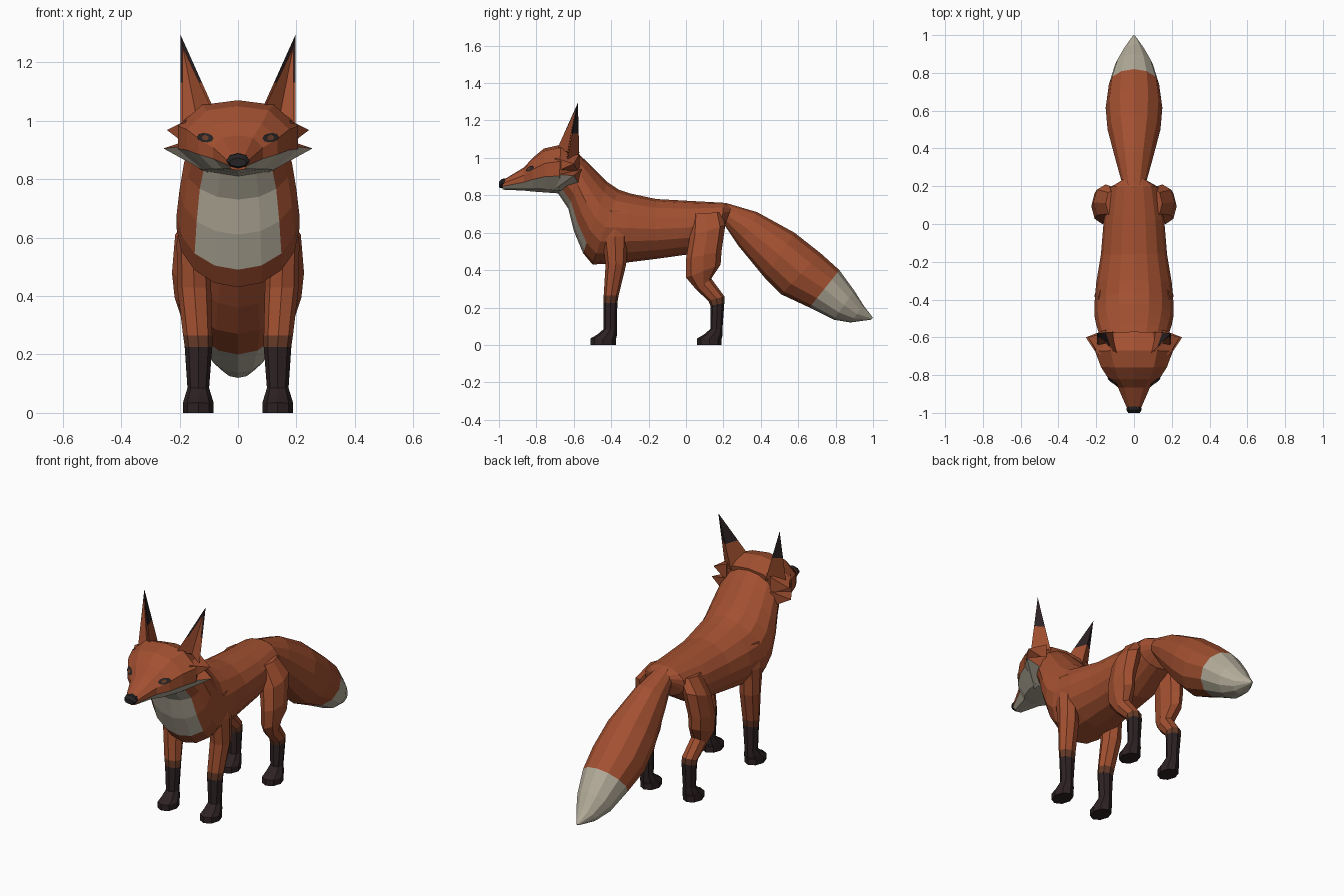
import bpy, bmesh, math
from mathutils import Vector
from mathutils.bvhtree import BVHTree

cube = bpy.data.objects.get("Cube")
if cube:
    bpy.data.objects.remove(cube)


def material(name, rgb):
    m = bpy.data.materials.new(name)
    m.use_nodes = True
    m.diffuse_color = (*rgb, 1)
    bsdf = m.node_tree.nodes["Principled BSDF"]
    bsdf.inputs["Base Color"].default_value = (*rgb, 1)
    bsdf.inputs["Roughness"].default_value = 0.9
    return m


PALETTE = [
    material("fox_orange", (0.36, 0.08, 0.03)),
    material("cream_fur", (0.46, 0.42, 0.33)),
    material("dark_sock", (0.027, 0.016, 0.017)),
    material("brown_fur", (0.13, 0.042, 0.02)),
    material("nose_black", (0.018, 0.016, 0.016)),
]
ORANGE, CREAM, SOCK, BROWN, BLACK = range(len(PALETTE))


def finish(name, bm, mirror=False, closed=True):
    """Turn a bmesh into a flat shaded object, optionally mirrored in x."""
    if closed:
        bmesh.ops.recalc_face_normals(bm, faces=bm.faces)
    mesh = bpy.data.meshes.new(name)
    bm.to_mesh(mesh)
    bm.free()
    for m in PALETTE:
        mesh.materials.append(m)
    obj = bpy.data.objects.new(name, mesh)
    bpy.context.collection.objects.link(obj)
    if mirror:
        mod = obj.modifiers.new("Mirror", 'MIRROR')
        mod.use_mirror_merge = False
    return obj


def round_section(sides):
    angles = [math.tau * j / sides for j in range(sides)]
    return [(math.sin(a), (1 + math.cos(a)) / 2) for a in angles]


def loft(name, rings, section, paint, mirror=False):
    """Rings: upper point (y, z), lower point (y, z), half width, centre x."""
    bm = bmesh.new()
    loops = []
    for upper, lower, width, cx in rings:
        a, b = Vector((cx, *upper)), Vector((cx, *lower))
        loops.append([bm.verts.new(b.lerp(a, t) + Vector((width * x, 0, 0)))
                      for x, t in section])
    n = len(section)
    for i in range(len(loops) - 1):
        for j in range(n):
            k = (j + 1) % n
            f = bm.faces.new((loops[i][j], loops[i][k], loops[i + 1][k], loops[i + 1][j]))
            f.material_index = paint(i, j)
    bm.faces.new(loops[0]).material_index = paint(0, 0)
    bm.faces.new(loops[-1]).material_index = paint(len(loops) - 2, 0)
    return finish(name, bm, mirror)


# Body and neck, with a cream bib on the chest
body = [
    ((.25, .74), (.21, .65), .06, 0),
    ((.20, .76), (.19, .59), .13, 0),
    ((.02, .77), (.02, .485), .16, 0),
    ((-.16, .78), (-.16, .46), .175, 0),
    ((-.30, .81), (-.32, .44), .2, 0),
    ((-.36, .83), (-.50, .43), .21, 0),
    ((-.42, .87), (-.55, .49), .21, 0),
    ((-.47, .92), (-.60, .61), .2, 0),
    ((-.53, .98), (-.63, .73), .185, 0),
    ((-.59, 1.035), (-.69, .82), .16, 0),
]
loft("body", body, round_section(16),
     lambda i, j: CREAM if i >= 6 and 6 <= j <= 9 else ORANGE)

# Bushy tail with a cream tip
tail = [
    ((.21, .76), (.20, .65), .06, 0),
    ((.38, .71), (.28, .53), .095, 0),
    ((.58, .60), (.42, .36), .14, 0),
    ((.72, .49), (.51, .27), .15, 0),
    ((.82, .40), (.66, .20), .133, 0),
    ((.90, .29), (.79, .135), .1, 0),
    ((.95, .21), (.88, .12), .06, 0),
    ((1, .145), (.99, .135), .006, 0),
]
loft("tail", tail, round_section(12), lambda i, j: CREAM if i >= 4 else ORANGE)

# Head: wedge shaped section with a cream jaw
half = [(0, 1), (.6, .94), (1, .66), (1, .36), (.62, .08), (0, 0)]
head_section = half + [(-x, t) for x, t in half[-2:0:-1]]
head_rings = [
    ((-.57, 1.03), (-.60, .85), .16, 0),
    ((-.67, 1.07), (-.68, .81), .205, 0),
    ((-.76, 1.05), (-.75, .815), .175, 0),
    ((-.82, 1.0), (-.82, .82), .135, 0),
    ((-.865, .95), (-.865, .825), .085, 0),
    ((-.98, .88), (-.98, .83), .035, 0),
]
head = loft("head", head_rings, head_section,
            lambda i, j: CREAM if 3 <= j <= 6 else ORANGE)

# Nose
nose = [
    ((-.96, .89), (-.965, .845), .036, 0),
    ((-.985, .888), (-.985, .837), .041, 0),
    ((-1, .872), (-1, .842), .03, 0),
]
loft("nose", nose, round_section(8), lambda i, j: BLACK)


def leg_paint(first_sock):
    def paint(i, j):
        return SOCK if i >= first_sock else BROWN if i == first_sock - 1 else ORANGE
    return paint


def paw(front, back, cx):
    """Sock and paw rings shared by every leg."""
    return [
        ((front, .085), (back, .085), .037, cx),
        ((front - .035, .055), (back, .05), .047, cx),
        ((front - .07, .035), (back - .005, .03), .053, cx),
        ((front - .07, 0), (back - .005, 0), .052, cx),
    ]


# Legs
front_leg = [
    ((-.46, .72), (-.33, .72), .04, .15),
    ((-.45, .58), (-.31, .58), .055, .155),
    ((-.43, .43), (-.32, .43), .058, .15),
    ((-.44, .265), (-.36, .265), .05, .138),
    ((-.44, .225), (-.367, .225), .047, .135),
]
loft("front_leg", front_leg + paw(-.44, -.37, .136), round_section(8), leg_paint(4), True)
hind_leg = [
    ((.03, .70), (.19, .71), .05, .1),
    ((.02, .58), (.21, .64), .065, .15),
    ((0, .46), (.19, .50), .058, .168),
    ((0, .36), (.185, .43), .052, .165),
    ((.055, .295), (.135, .355), .044, .15),
    ((.12, .235), (.205, .26), .044, .14),
    ((.13, .21), (.205, .225), .044, .138),
]
loft("hind_leg", hind_leg + paw(.13, .195, .136), round_section(8), leg_paint(6), True)


def spike(name, tip, base, paint):
    """Pyramid of fur pointing outwards, painted by face normal."""
    bm = bmesh.new()
    t = bm.verts.new(tip)
    ring = [bm.verts.new(p) for p in base]
    for j in range(len(ring)):
        bm.faces.new((ring[j - 1], ring[j], t))
    bm.faces.new(ring)
    bmesh.ops.recalc_face_normals(bm, faces=bm.faces)
    for f in bm.faces:
        f.material_index = paint(f.normal)
    return finish(name, bm, True)


# Cheek tufts
spike("cheek_tuft", (.255, -.60, .905),
      [(.17, -.73, .915), (.1, -.72, .82), (.13, -.56, .84), (.15, -.56, .94)],
      lambda n: CREAM if n.z < -.1 else ORANGE)
spike("upper_tuft", (.243, -.60, .968),
      [(.18, -.70, 1.0), (.18, -.71, .92), (.14, -.57, .92), (.14, -.57, 1.02)],
      lambda n: ORANGE)

# Ears: folded shell with dark tips and a cream lining plate
tip, inner, outer, back, fold = map(Vector, (
    (.197, -.578, 1.295), (.085, -.69, 1.045), (.197, -.635, .99),
    (.11, -.57, .99), (.145, -.625, 1.03)))
bm = bmesh.new()
t, a, b, c, d = [bm.verts.new(p) for p in (tip, inner, outer, back, fold)]
for tri in ((t, a, d), (t, d, b), (t, b, c), (t, c, a), (a, c, d), (b, d, c)):
    bm.faces.new(tri)
bmesh.ops.bisect_plane(bm, geom=bm.verts[:] + bm.edges[:] + bm.faces[:],
                       plane_co=(0, 0, 1.13), plane_no=(0, 0, 1))
for f in bm.faces:
    f.material_index = SOCK if f.calc_center_median().z > 1.13 else ORANGE
finish("ear", bm, True)

bm = bmesh.new()
lift = Vector((.001, -.006, .002))
t, a, b, d = [bm.verts.new(p + lift) for p in (
    tip.lerp(fold, .17), inner.lerp(fold, .1), outer.lerp(fold, .14), fold)]
bm.faces.new((t, a, d))
bm.faces.new((t, d, b))
finish("ear_lining", bm, True, closed=False)

# Eyes: almond plates laid on the face
tree = BVHTree.FromPolygons([v.co for v in head.data.vertices],
                            [p.vertices[:] for p in head.data.polygons])


def eye_plate(name, width, height, raise_by, colour):
    bm = bmesh.new()

    def on_face(u, v):
        x, z = .112 + u, .942 + v + u * .1
        hit = tree.ray_cast(Vector((x, -2, z)), Vector((0, 1, 0)))[0]
        y = hit.y if hit else -.78
        return bm.verts.new((x, y - raise_by, z))

    centre = on_face(0, 0)
    angles = [math.tau * k / 10 for k in range(10)]
    rim = [on_face(width * math.cos(q), height * math.sin(q)) for q in angles]
    for k in range(len(rim)):
        bm.faces.new((centre, rim[k - 1], rim[k])).material_index = colour
    finish(name, bm, True, closed=False)


eye_plate("eye", .028, .016, .005, BLACK)
eye_plate("iris", .012, .009, .008, BROWN)
